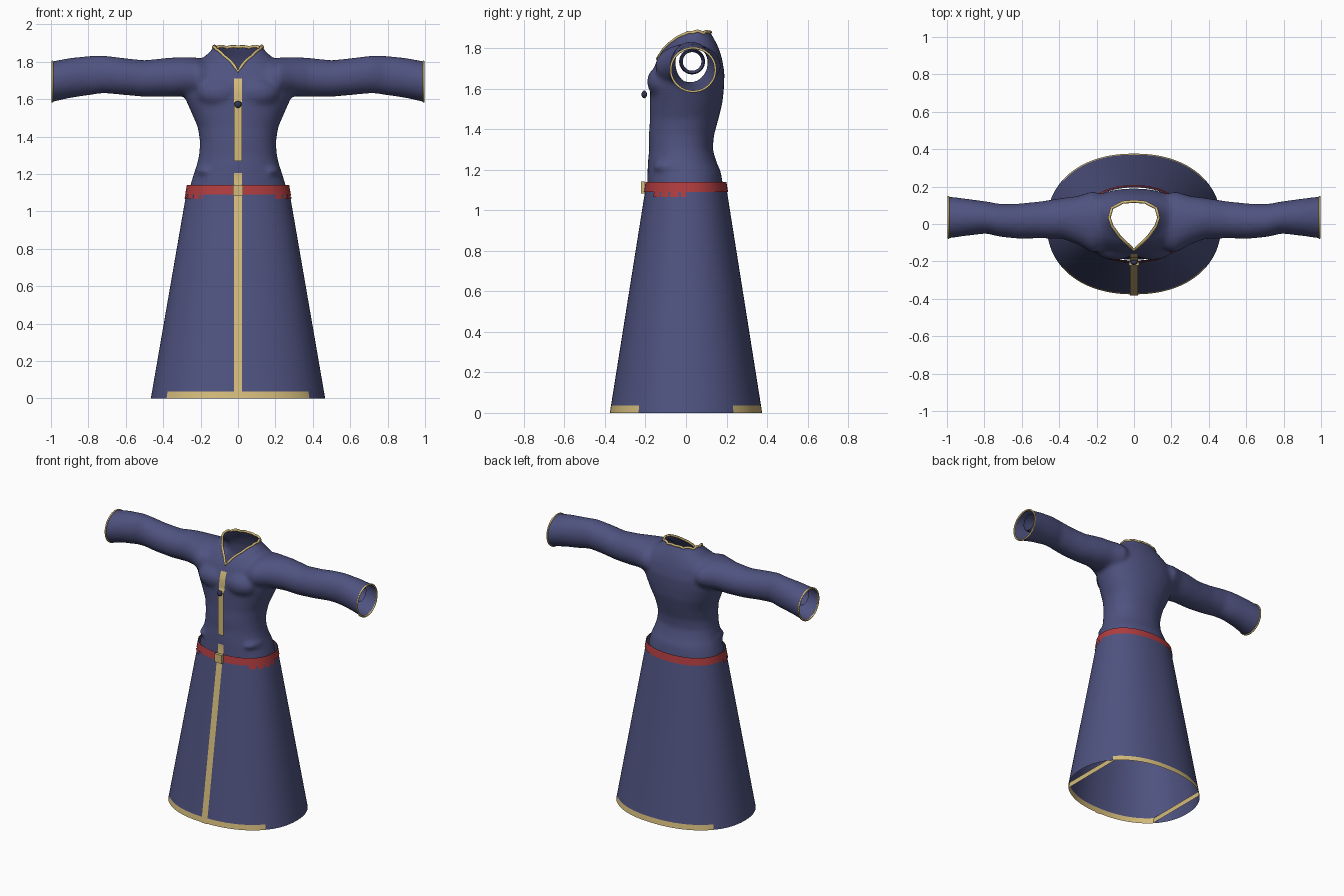
import bpy, bmesh, math
from mathutils import Vector
from mathutils.bvhtree import BVHTree

if "Cube" in bpy.data.objects:
    bpy.data.objects.remove(bpy.data.objects["Cube"])


def material(name, rgb):
    m = bpy.data.materials.new(name)
    m.diffuse_color = (*rgb, 1)
    m.use_nodes = True
    m.node_tree.nodes["Principled BSDF"].inputs["Base Color"].default_value = m.diffuse_color
    return m


NAVY = material("navy cloth", (0.078, 0.086, 0.215))
GOLD = material("gold trim", (0.66, 0.50, 0.20))
RED = material("red belt", (0.43, 0.045, 0.05))
DARK = material("dark button", (0.035, 0.038, 0.085))


def make(name, bm, *mats, smooth=True):
    me = bpy.data.meshes.new(name)
    bm.to_mesh(me)
    bm.free()
    ob = bpy.data.objects.new(name, me)
    bpy.context.collection.objects.link(ob)
    for m in mats:
        me.materials.append(m)
    if smooth:
        me.shade_smooth()
    return ob


def loft(bm, rings, caps=False):
    vs = [[bm.verts.new(p) for p in r] for r in rings]
    n = len(vs[0])
    for a, b in zip(vs, vs[1:]):
        for i in range(n):
            j = (i + 1) % n
            bm.faces.new((a[i], a[j], b[j], b[i]))
    if caps:
        bm.faces.new(vs[0][::-1])
        bm.faces.new(vs[-1])


def spow(v, e):
    return math.copysign(abs(v) ** e, v)


def oval(z, rx, yf, yb, n=48, e=2.2):
    c, r = (yf + yb) / 2, (yb - yf) / 2
    ts = [2 * math.pi * i / n for i in range(n)]
    return [(rx * spow(math.cos(t), 2 / e), c + r * spow(math.sin(t), 2 / e), z) for t in ts]


def hoop(x, yc, zc, ry, rz, n=32):
    ts = [2 * math.pi * i / n for i in range(n)]
    return [(x, yc + ry * math.cos(t), zc + rz * math.sin(t)) for t in ts]


def piping(name, pts, radius):
    cu = bpy.data.curves.new(name, 'CURVE')
    cu.dimensions = '3D'
    cu.bevel_depth, cu.bevel_resolution = radius, 1
    sp = cu.splines.new('POLY')
    sp.points.add(len(pts) - 1)
    for p, q in zip(sp.points, pts):
        p.co = (*q, 1)
    sp.use_cyclic_u = True
    cu.materials.append(GOLD)
    ob = bpy.data.objects.new(name, cu)
    bpy.context.collection.objects.link(ob)


# Bodice: torso, chest and sleeves fused into one soft skin
TORSO = [(0.98, .262, -.19, .185), (1.13, .258, -.192, .182), (1.19, .24, -.19, .172),
         (1.24, .222, -.188, .15), (1.30, .208, -.182, .132), (1.37, .203, -.183, .138),
         (1.45, .215, -.178, .16), (1.53, .25, -.178, .18), (1.61, .285, -.178, .188),
         (1.68, .30, -.168, .19), (1.75, .285, -.14, .178), (1.80, .225, -.108, .162),
         (1.83, .175, -.08, .148), (1.87, .135, -.045, .125), (1.93, .11, -.01, .10)]
SLEEVE = [(.10, .01, 1.70, .13, .09), (.22, .01, 1.715, .165, .108), (.30, .02, 1.72, .13, .105),
          (.38, .03, 1.717, .11, .104), (.50, .022, 1.71, .099, .098), (.62, .015, 1.722, .094, .099),
          (.72, .02, 1.733, .088, .101), (.79, .035, 1.727, .086, .105), (.90, .036, 1.713, .1, .107),
          (1.0, .035, 1.692, .113, .109), (1.06, .035, 1.685, .115, .108)]
bm = bmesh.new()
loft(bm, [oval(*s) for s in TORSO], True)
for s in (1, -1):
    loft(bm, [hoop(s * x, *r) for x, *r in SLEEVE], True)
    for c, r in (((.10, -.105, 1.635), (.125, .088, .085)),      # chest
                 ((.165, -.04, 1.215), (.068, .12, .04))):       # hip fold
        g = bmesh.ops.create_uvsphere(bm, u_segments=24, v_segments=16, radius=1)["verts"]
        for v in g:
            v.co = Vector((s * c[0] + v.co.x * r[0], c[1] + v.co.y * r[1], c[2] + v.co.z * r[2]))
bmesh.ops.recalc_face_normals(bm, faces=bm.faces)
body = make("bodice_form", bm)
mod = body.modifiers.new("fuse", 'REMESH')
mod.mode, mod.voxel_size = 'VOXEL', 0.014
mod = body.modifiers.new("soften", 'SMOOTH')
mod.factor, mod.iterations = 0.5, 7
fused = bpy.data.meshes.new_from_object(body.evaluated_get(bpy.context.evaluated_depsgraph_get()))
bpy.data.objects.remove(body)
bm = bmesh.new()
bm.from_mesh(fused)
tree = BVHTree.FromBMesh(bm)

# Open the cuffs and the lower edge
for co, no in (((.995, 0, 0), (1, 0, 0)), ((-.995, 0, 0), (-1, 0, 0)), ((0, 0, 1.07), (0, 0, -1))):
    bmesh.ops.bisect_plane(bm, geom=bm.verts[:] + bm.edges[:] + bm.faces[:],
                           plane_co=co, plane_no=no, clear_outer=True)

# Cut the pointed neckline
half = [(0, -.14), (.075, -.07), (.118, -.01), (.132, .035), (.118, .085), (.06, .116)]
neck = [Vector((x, y, 0)) for x, y in half] + [Vector((0, .121, 0))] + \
       [Vector((-x, y, 0)) for x, y in half[:0:-1]]
sides = [(a, (b - a).cross(Vector((0, 0, 1)))) for a, b in zip(neck, neck[1:] + neck[:1])]
for a, no in sides:
    fs = [f for f in bm.faces if f.calc_center_median().z > 1.6 and abs(f.calc_center_median().x) < .2]
    geo = set(fs) | {e for f in fs for e in f.edges} | {v for f in fs for v in f.verts}
    bmesh.ops.bisect_plane(bm, geom=list(geo), plane_co=a, plane_no=no)
inside = [f for f in bm.faces if f.calc_center_median().z > 1.6
          and all((f.calc_center_median() - a).dot(no) < 0 for a, no in sides)]
bmesh.ops.delete(bm, geom=inside, context='FACES')
bm.normal_update()
make("bodice", bm, NAVY)

# Neck and cuff piping
rim = []
for a, b in zip(neck, neck[1:] + neck[:1]):
    for k in range(5):
        p = a.lerp(b, k / 5)
        hit = tree.ray_cast(Vector((p.x, p.y, 3)), Vector((0, 0, -1)))[0]
        if hit:
            rim.append(hit)
piping("neck_piping", rim, .008)
for s, side in ((1, "right"), (-1, "left")):
    edge = []
    for i in range(40):
        t = 2 * math.pi * i / 40
        d = Vector((0, math.cos(t), math.sin(t)))
        hit = tree.ray_cast(Vector((s * .992, .035, 1.692)) + d, -d)[0]
        if hit:
            edge.append(hit)
    piping("cuff_piping_" + side, edge, .006)
    # Narrow lining inside each cuff
    bm = bmesh.new()
    loft(bm, [hoop(s * x, .03, 1.735, r, r) for x, r in ((.95, .058), (.93, .064), (.85, .055), (.74, .046))])
    make("cuff_lining_" + side, bm, NAVY)


# Skirt: open flared cone with hem bands on front and back
def skirt_ring(z, grow=0.0):
    rx, ry = .466 - .173 * z + grow, .376 - .159 * z + grow
    return oval(z, rx, -ry, ry, 128)


bm = bmesh.new()
loft(bm, [skirt_ring(z) for z in (0, .036, .3, .6, .9, 1.138)])
for f in bm.faces:
    c = f.calc_center_median()
    f.material_index = int(c.z < .036 and abs(c.x) < .377)
make("skirt", bm, NAVY, GOLD)

# Straight hem bands crossing inside the skirt
bm = bmesh.new()
for x in (-.372, .372):
    bm.faces.new([bm.verts.new(p) for p in ((x, -.24, 0), (x, .24, 0), (x, .235, .036), (x, -.235, .036))])
make("hem_inner_band", bm, GOLD, smooth=False)

# Belt with ragged tabs on the lower front edge
bm = bmesh.new()
loft(bm, [skirt_ring(z, .005) for z in (1.066, 1.09, 1.14)])
drop = []
for i, f in enumerate(bm.faces):
    c = f.calc_center_median()
    if c.z < 1.09 and not (c.y < 0 and .185 < abs(c.x) < .285 and i % 5 != 0):
        drop.append(f)
bmesh.ops.delete(bm, geom=drop, context='FACES')
make("belt", bm, RED)


# Front placket: one strip down the skirt, one up the chest
def strip(name, path, w=.022):
    bm = bmesh.new()
    rows = [[bm.verts.new((x, y, z)) for x in (-w, w)] for y, z in path]
    for a, b in zip(rows, rows[1:]):
        bm.faces.new((a[0], a[1], b[1], b[0]))
    make(name, bm, GOLD)


def chest_y(z):
    ys = [tree.ray_cast(Vector((x, -2, z)), Vector((0, 1, 0)))[0].y for x in (-.022, 0, .022)]
    y = min(ys) - .004
    return min(y, -.195) if z < 1.58 else y


strip("skirt_placket", [(-.381, 0), (-.381 + .159 * 1.138, 1.138), (chest_y(1.16), 1.16), (chest_y(1.205), 1.205)])
strip("chest_placket", [(chest_y(z), z) for z in [1.27 + .02 * k for k in range(23)]])

# Buckle and button
bm = bmesh.new()
bmesh.ops.create_cube(bm, size=1)
for v in bm.verts:
    v.co = Vector((v.co.x * .056, -.213 + v.co.y * .02, 1.112 + v.co.z * .06))
make("buckle", bm, GOLD, smooth=False)
bm = bmesh.new()
bmesh.ops.create_uvsphere(bm, u_segments=16, v_segments=10, radius=.019)
for v in bm.verts:
    v.co = Vector((v.co.x, v.co.y * .7 - .206, v.co.z + 1.572))
make("button", bm, DARK)
